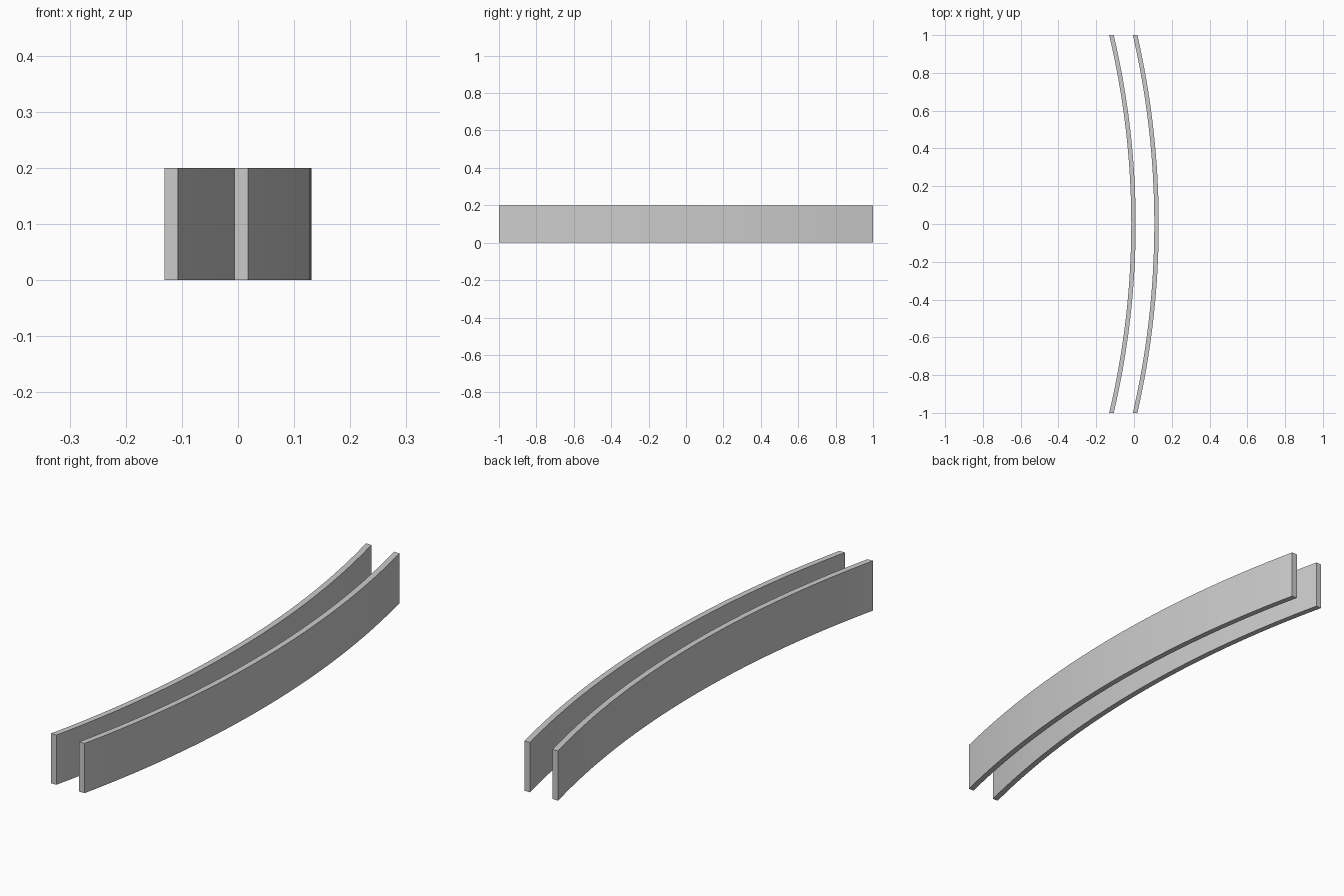
import bpy
import bmesh
import math

cube = bpy.data.objects.get("Cube")
if cube:
    bpy.data.objects.remove(cube, do_unlink=True)

HEIGHT = 0.2
THICKNESS = 0.0235
CENTRE_X = -4.349      # shared centre of both arcs
SEGMENTS = 32

grey = bpy.data.materials.new("light_grey")
grey.use_nodes = True
colour = (0.6, 0.6, 0.6, 1.0)
grey.diffuse_color = colour
grey.node_tree.nodes["Principled BSDF"].inputs["Base Color"].default_value = colour


def arc(radius):
    """Points along an arc that ends flush at y = -1 and y = 1."""
    half = math.asin(1 / radius)
    angles = [half * (2 * i / SEGMENTS - 1) for i in range(SEGMENTS + 1)]
    return [(CENTRE_X + radius * math.cos(a), radius * math.sin(a)) for a in angles]


def curved_rail(name, outer_radius):
    bm = bmesh.new()
    inner, outer = arc(outer_radius - THICKNESS), arc(outer_radius)
    # One four-cornered section per step along the arc
    rings = []
    for (xi, yi), (xo, yo) in zip(inner, outer):
        corners = [(xi, yi, 0), (xo, yo, 0), (xo, yo, HEIGHT), (xi, yi, HEIGHT)]
        rings.append([bm.verts.new(c) for c in corners])
    for a, b in zip(rings, rings[1:]):
        for k in range(4):
            n = (k + 1) % 4
            bm.faces.new((a[k], a[n], b[n], b[k]))
    # End caps
    bm.faces.new(rings[0])
    bm.faces.new(rings[-1])
    bmesh.ops.recalc_face_normals(bm, faces=bm.faces[:])
    mesh = bpy.data.meshes.new(name)
    bm.to_mesh(mesh)
    bm.free()
    mesh.materials.append(grey)
    obj = bpy.data.objects.new(name, mesh)
    bpy.context.collection.objects.link(obj)


# Outer and inner curved rails
curved_rail("left_rail", 4.48)
curved_rail("right_rail", 4.358)
